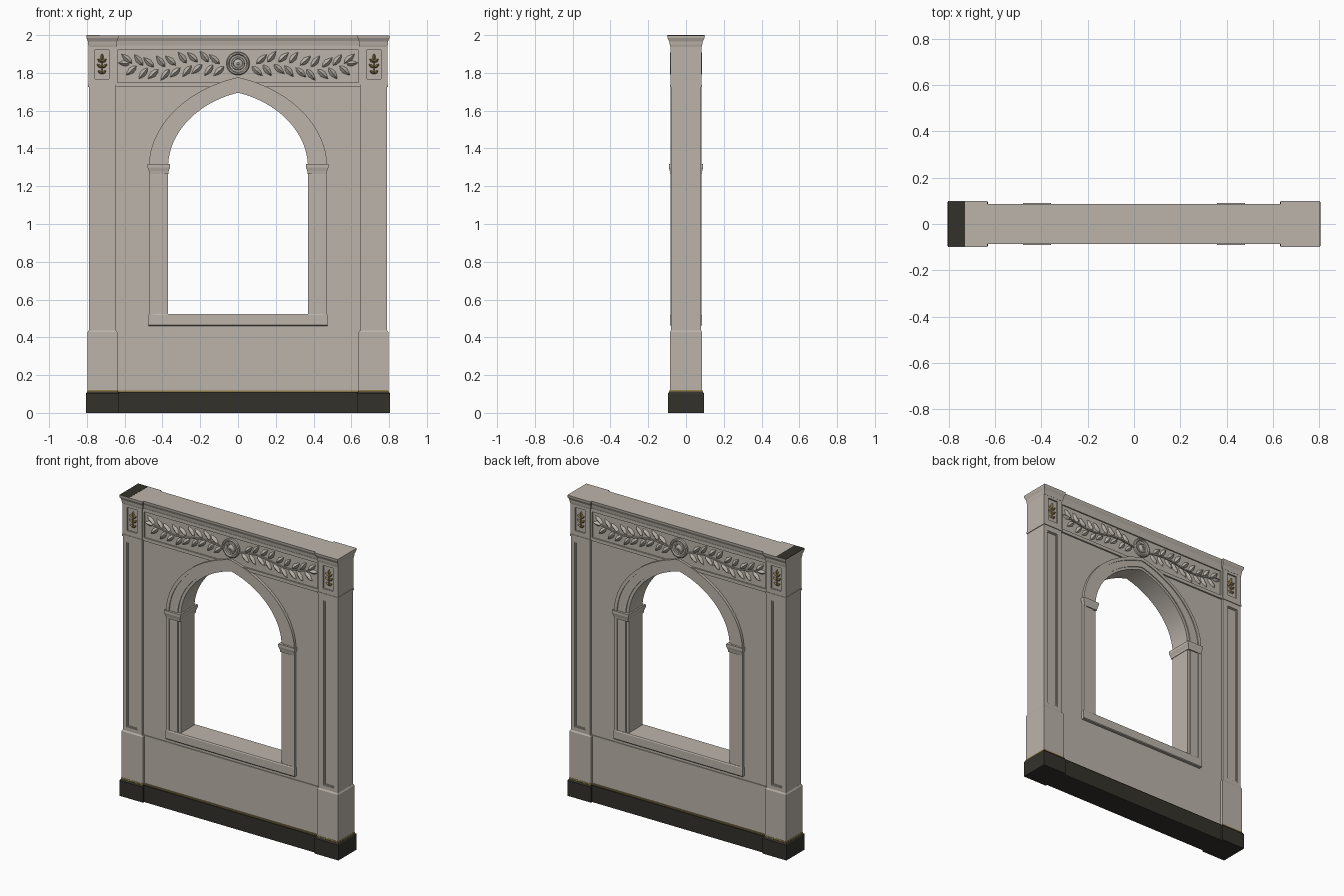
import bpy, bmesh, math
from mathutils import Vector

if "Cube" in bpy.data.objects:
    bpy.data.objects.remove(bpy.data.objects["Cube"])


def material(name, rgb):
    m = bpy.data.materials.new(name)
    m.diffuse_color = (*rgb, 1)
    m.use_nodes = True
    m.node_tree.nodes["Principled BSDF"].inputs["Base Color"].default_value = m.diffuse_color
    return m


STONE = material("warm stone", (0.50, 0.455, 0.405))
DARK = material("dark base stone", (0.033, 0.031, 0.024))
GOLD = material("aged gold", (0.26, 0.19, 0.06))


def finish(name, bm, mat, smooth=False):
    bmesh.ops.recalc_face_normals(bm, faces=bm.faces[:])
    me = bpy.data.meshes.new(name)
    bm.to_mesh(me)
    bm.free()
    me.materials.append(mat)
    ob = bpy.data.objects.new(name, me)
    bpy.context.collection.objects.link(ob)
    if smooth:
        bpy.ops.object.select_all(action='DESELECT')
        ob.select_set(True)
        bpy.context.view_layer.objects.active = ob
        bpy.ops.object.shade_smooth_by_angle(angle=math.radians(30))
    return ob


def add_prism(bm, pts, d):
    """x,z outline extruded through the wall from y=-d to y=d"""
    a = [bm.verts.new((x, -d, z)) for x, z in pts]
    b = [bm.verts.new((x, d, z)) for x, z in pts]
    bm.faces.new(a)
    bm.faces.new(b[::-1])
    for i in range(len(pts)):
        j = (i + 1) % len(pts)
        bm.faces.new((a[i], b[i], b[j], a[j]))


def add_box(bm, x0, x1, z0, z1, d):
    add_prism(bm, [(x0, z0), (x1, z0), (x1, z1), (x0, z1)], d)


def box(name, x0, x1, z0, z1, d, mat=STONE):
    bm = bmesh.new()
    add_box(bm, x0, x1, z0, z1, d)
    finish(name, bm, mat)


def frame(name, outer, inner, d, s=1):
    """rectangular frame made of two stiles and two rails"""
    X0, X1, Z0, Z1 = outer
    x0, x1, z0, z1 = inner
    bm = bmesh.new()
    for r in ((X0, x0, Z0, Z1), (x1, X1, Z0, Z1), (x0, x1, Z0, z0), (x0, x1, z1, Z1)):
        add_box(bm, s * r[0], s * r[1], r[2], r[3], d)
    finish(name, bm, STONE)


def loft(name, cx, rings, mat=STONE):
    """stack of rectangles: half width, half depth, height"""
    bm = bmesh.new()
    rows = [[bm.verts.new((cx + i * hx, j * hy, z))
             for i, j in ((-1, -1), (1, -1), (1, 1), (-1, 1))] for hx, hy, z in rings]
    bm.faces.new(rows[0])
    bm.faces.new(rows[-1])
    for a, b in zip(rows, rows[1:]):
        for i in range(4):
            j = (i + 1) % 4
            bm.faces.new((a[i], a[j], b[j], b[i]))
    finish(name, bm, mat)


def add_leaf(bm, x, z, ang, length, width, y, rise):
    """ridged leaf lying on the plane y, rising outwards"""
    side = 1 if y > 0 else -1
    u = Vector((math.cos(ang), 0, math.sin(ang)))
    v = Vector((-u.z, 0, u.x))
    o = Vector((x, y, z))
    out = Vector((0, side, 0))
    prof = ((0.22, 0.75), (0.5, 1.0), (0.78, 0.55))
    base, tip = bm.verts.new(o), bm.verts.new(o + u * length)
    L, M, R = [], [], []
    for t, w in prof:
        c = o + u * (t * length)
        L.append(bm.verts.new(c + v * (w * width / 2)))
        R.append(bm.verts.new(c - v * (w * width / 2)))
        M.append(bm.verts.new(c + out * rise))
    for S in (L, R):
        bm.faces.new((base, S[0], M[0]))
        bm.faces.new((tip, S[-1], M[-1]))
        for i in range(2):
            bm.faces.new((S[i], S[i + 1], M[i + 1], M[i]))
    bm.faces.new([base] + L + [tip] + R[::-1])


def arch(w, h, n=24):
    """half of the blunt pointed arch, springing at z=1.3"""
    return [(w * math.cos(i / n * math.pi / 2) if i < n else 0.0,
             1.3 + h * (0.65 * math.sin(i / n * math.pi / 2) + 0.35 * i / n)) for i in range(n + 1)]


def lathe(name, z, y, prof):
    """medallion: radius, outward height profile turned about the y axis"""
    bm = bmesh.new()
    n, side = 32, (1 if y > 0 else -1)
    rows = [[bm.verts.new((r * math.cos(2 * math.pi * i / n), y + side * h,
                           z + r * math.sin(2 * math.pi * i / n))) for i in range(n)] for r, h in prof]
    for a, b in zip(rows, rows[1:]):
        for i in range(n):
            j = (i + 1) % n
            bm.faces.new((a[i], a[j], b[j], b[i]))
    bm.faces.new(rows[0])
    bm.faces.new(rows[-1])
    finish(name, bm, STONE, True)


# base course, gold trim and dado between the pilasters
box("base_middle", -0.64, 0.64, 0, 0.11, 0.084, DARK)
box("base_trim_middle", -0.645, 0.645, 0.11, 0.118, 0.076, GOLD)
box("dado", -0.65, 0.65, 0.1, 0.435, 0.069)

for s in (-1, 1):
    # wall half with the window cut out, and stepped window surround
    bm = bmesh.new()
    edge = arch(0.42, 0.44)
    pts = [(0, 0.43), (0.66, 0.43), (0.66, 1.735), (0, 1.745)][:3] + [(0, 1.745)]
    pts += edge[::-1] + [(0.42, 0.5), (0, 0.5)]
    add_prism(bm, [(s * x, z) for x, z in pts], 0.064)
    finish("wall_half", bm, STONE)
    for w0, h0, w1, h1, d in ((0.37, 0.395, 0.39, 0.413, 0.071),
                              (0.389, 0.412, 0.452, 0.456, 0.077),
                              (0.45, 0.454, 0.472, 0.477, 0.083)):
        bm = bmesh.new()
        pts = [(w0, 0.51)] + arch(w0, h0) + arch(w1, h1)[::-1] + [(w1, 0.51)]
        add_prism(bm, [(s * x, z) for x, z in pts], d)
        finish("window_moulding", bm, STONE, True)
    loft("arch_capital", s * 0.419, [(0.052, 0.084, 1.265), (0.052, 0.086, 1.28),
                                     (0.060, 0.091, 1.300), (0.060, 0.091, 1.318)])

    # pilaster: base block, trim, pedestal, panelled shaft, panelled head
    box("pilaster_base", s * 0.63, s * 0.805, 0, 0.102, 0.096, DARK)
    loft("pilaster_base_top", s * 0.7175, [(0.0875, 0.096, 0.102), (0.081, 0.089, 0.112)], DARK)
    loft("pilaster_base_trim", s * 0.7175, [(0.081, 0.088, 0.11), (0.079, 0.087, 0.12)], GOLD)
    loft("pedestal", s * 0.7175, [(0.0785, 0.0855, 0.115), (0.0785, 0.0855, 0.428), (0.073, 0.08, 0.437)])
    box("shaft_core", s * 0.65, s * 0.789, 0.43, 1.73, 0.07)
    frame("shaft_frame", (0.649, 0.79, 0.43, 1.73), (0.684, 0.764, 0.463, 1.69), 0.08, s)
    frame("shaft_bead", (0.684, 0.764, 0.463, 1.69), (0.691, 0.757, 0.470, 1.683), 0.075, s)
    box("shaft_necking", s * 0.645, s * 0.794, 1.725, 1.738, 0.085)
    box("head_core", s * 0.65, s * 0.789, 1.73, 1.95, 0.072)
    frame("head_frame", (0.649, 0.791, 1.735, 1.95), (0.683, 0.757, 1.768, 1.922), 0.082, s)
    loft("cornice_end", s * 0.7175, [(0.0735, 0.083, 1.938), (0.076, 0.086, 1.95), (0.077, 0.088, 1.966),
                                     (0.084, 0.098, 1.985), (0.0845, 0.1, 1.999)])

# window sill
loft("window_sill", 0, [(0.472, 0.08, 0.46), (0.475, 0.084, 0.465), (0.475, 0.084, 0.517), (0.47, 0.08, 0.523)])

# frieze, its border and the middle cornice
box("frieze_ground", -0.65, 0.65, 1.73, 1.95, 0.0665)
frame("frieze_border", (-0.65, 0.65, 1.728, 1.945), (-0.638, 0.638, 1.75, 1.922), 0.075)
loft("cornice_middle", 0, [(0.65, 0.072, 1.938), (0.65, 0.075, 1.955), (0.65, 0.077, 1.968),
                           (0.65, 0.085, 1.985), (0.65, 0.087, 1.999)])

# dark end patch on the top
loft("top_end_patch", -0.766, [(0.036, 0.098, 1.997), (0.036, 0.098, 2.0)], DARK)


def stem_z(x):
    return 1.838 + 0.014 * math.sin((x - 0.07) * 14)


# carved garlands and gold flowers on both faces
for side in (-1, 1):
    y = side * 0.066
    bm = bmesh.new()
    for s in (-1, 1):
        for i in range(9):
            x = 0.085 + i * 0.058
            for k in (-1, 1):
                a = k * math.radians(42 + 10 * (i % 2))
                add_leaf(bm, s * (x + 0.012 * k), stem_z(x) + k * 0.006,
                         a if s > 0 else math.pi - a, 0.076, 0.034, y, 0.015)
        add_leaf(bm, s * 0.57, stem_z(0.57), 0.1 if s > 0 else math.pi - 0.1, 0.065, 0.032, y, 0.015)
    finish("garland_leaves", bm, STONE)
    lathe("medallion", 1.85, y, [(0.062, 0), (0.062, 0.013), (0.057, 0.018), (0.05, 0.018), (0.045, 0.010),
                                 (0.036, 0.010), (0.033, 0.015), (0.026, 0.015), (0.023, 0.009),
                                 (0.013, 0.012), (0.006, 0.018)])
    bm = bmesh.new()
    for s in (-1, 1):
        c = s * 0.72
        for z, size in ((1.795, 0.028), (1.825, 0.036), (1.855, 0.032)):
            for k in (-1, 1):
                add_leaf(bm, c, z, math.pi / 2 + k * 0.9, size, 0.017, side * 0.0715, 0.009)
        add_leaf(bm, c, 1.865, math.pi / 2, 0.038, 0.02, side * 0.0715, 0.009)
        add_leaf(bm, c, 1.785, math.pi / 2, 0.09, 0.008, side * 0.0715, 0.007)
    finish("gold_flower", bm, GOLD)

# wavy stems running through the wall so they show on both faces
for s in (-1, 1):
    bm = bmesh.new()
    xs = [0.05 + i * 0.02 for i in range(28)]
    pts = [(s * x, stem_z(x) - 0.004) for x in xs] + [(s * x, stem_z(x) + 0.004) for x in xs[::-1]]
    add_prism(bm, pts, 0.074)
    finish("garland_stem", bm, STONE)
